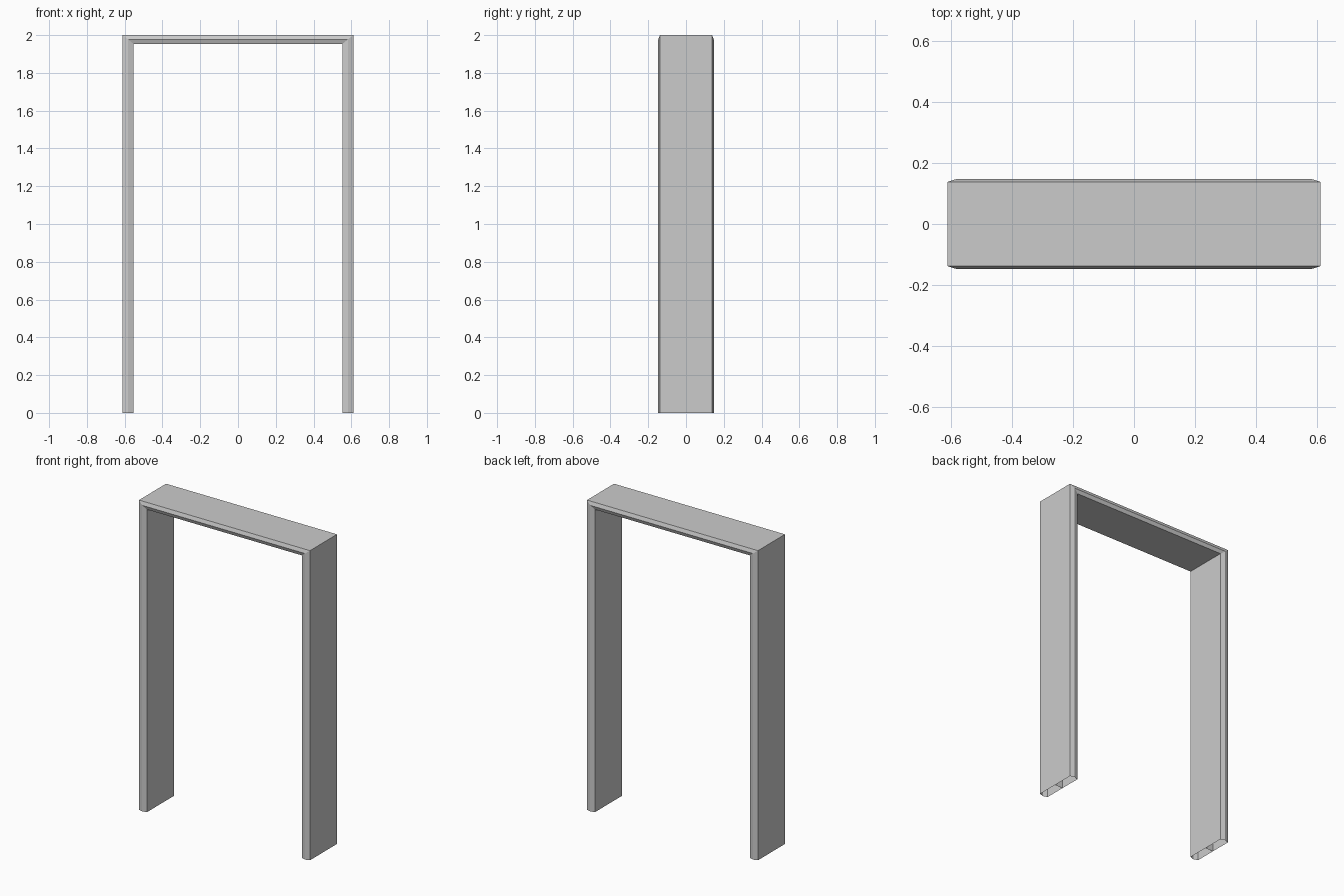
import bpy, bmesh

if "Cube" in bpy.data.objects:
    bpy.data.objects.remove(bpy.data.objects["Cube"])

LEG, LINTEL = 0.058, 0.046      # thickness of uprights and head
HALF_W, HEIGHT = 0.611, 2.0
EDGE_Y, RIDGE_Y = 0.138, 0.147  # casing edges and raised centre ridge

# (fraction from outer to inner side, y) around the closed hollow section
profile = [(0, 0), (0, EDGE_Y), (0.5, RIDGE_Y), (1, EDGE_Y),
           (1, 0), (1, -EDGE_Y), (0.5, -RIDGE_Y), (0, -EDGE_Y)]


def stations(t, y):
    """Path of one profile point: left foot, both mitred corners, right foot."""
    x, z = HALF_W - LEG * t, HEIGHT - LINTEL * t
    return [(-x, y, 0), (-x, y, z), (x, y, z), (x, y, 0)]


bm = bmesh.new()
rows = [[bm.verts.new(p) for p in stations(t, y)] for t, y in profile]


def bridge(a, b):
    for i in range(3):
        bm.faces.new((a[i], a[i + 1], b[i + 1], b[i]))


# Outer shell, open at the feet
n = len(rows)
for k in range(n):
    bridge(rows[k], rows[(k + 1) % n])
bmesh.ops.recalc_face_normals(bm, faces=bm.faces[:])

# Internal web along the middle of the hollow section
bridge(rows[0], rows[4])

# Merge the flat halves of the jamb faces visually by keeping flat shading
mesh = bpy.data.meshes.new("door_frame")
bm.to_mesh(mesh)
bm.free()
frame = bpy.data.objects.new("door_frame", mesh)
bpy.context.collection.objects.link(frame)
